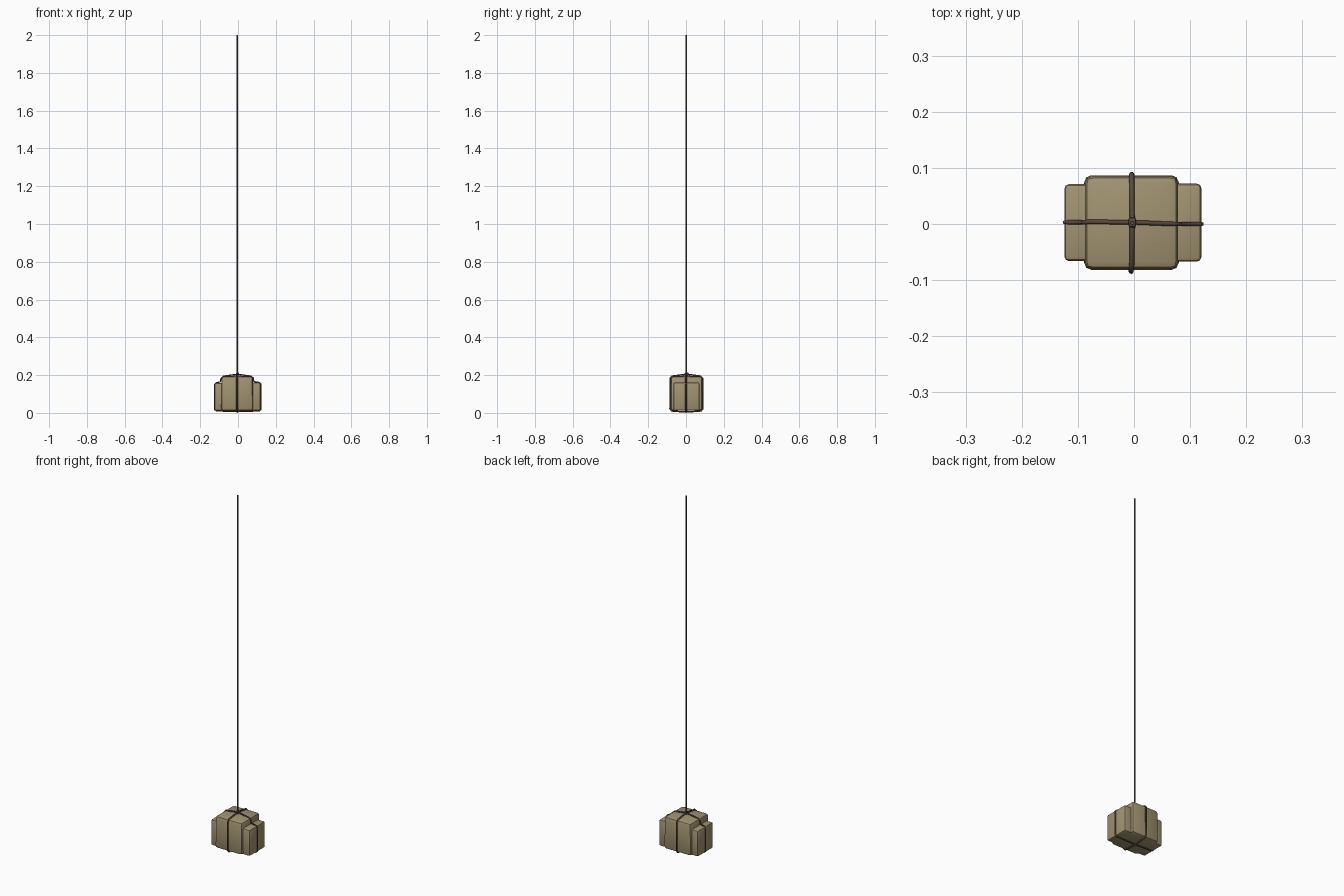
import bpy, bmesh
from mathutils import Vector

if "Cube" in bpy.data.objects:
    bpy.data.objects.remove(bpy.data.objects["Cube"])


def material(name, rgb):
    m = bpy.data.materials.new(name)
    m.diffuse_color = (*rgb, 1)
    m.use_nodes = True
    m.node_tree.nodes["Principled BSDF"].inputs["Base Color"].default_value = m.diffuse_color
    return m


paper = material("tan wrapping", (0.36, 0.295, 0.165))
twine = material("dark brown rope", (0.105, 0.066, 0.044))


def box(name, lo, hi, bevel, mat, taper=0.0, crown=0.0, segments=2):
    """Soft-edged block; taper pulls the top in, crown lifts the middle of the top."""
    lo, hi = Vector(lo), Vector(hi)
    c, s = (lo + hi) / 2, hi - lo
    bm = bmesh.new()
    bmesh.ops.create_cube(bm, size=1)
    for v in bm.verts:
        k = 1 - taper if v.co.z > 0 else 1
        v.co = Vector((v.co.x * s.x * k, v.co.y * s.y * k, v.co.z * s.z)) + c
    bmesh.ops.bevel(bm, geom=bm.edges[:], offset=bevel, segments=segments,
                    profile=0.5, affect='EDGES')
    if crown:
        top = max(bm.faces, key=lambda f: f.calc_center_median().z)
        mid = bmesh.ops.poke(bm, faces=[top])["verts"][0]
        mid.co.z += crown
    me = bpy.data.meshes.new(name)
    bm.to_mesh(me)
    bm.free()
    me.materials.append(mat)
    ob = bpy.data.objects.new(name, me)
    bpy.context.collection.objects.link(ob)
    bpy.context.view_layer.objects.active = ob
    ob.select_set(True)
    bpy.ops.object.shade_smooth_by_angle(angle=0.6)
    ob.select_set(False)
    return ob


def rope(name, pts, radius, cyclic=False):
    cu = bpy.data.curves.new(name, 'CURVE')
    cu.dimensions = '3D'
    cu.bevel_depth = radius
    cu.bevel_resolution = 1
    cu.use_fill_caps = True
    sp = cu.splines.new('POLY')
    sp.points.add(len(pts) - 1)
    for p, co in zip(sp.points, pts):
        p.co = (*co, 1)
    sp.use_cyclic_u = cyclic
    cu.materials.append(twine)
    ob = bpy.data.objects.new(name, cu)
    bpy.context.collection.objects.link(ob)
    return ob


# Wrapped parcel: tall middle block and two lower side blocks
box("middle_parcel", (-0.089, -0.082, 0.012), (0.080, 0.087, 0.193), 0.013, paper, 0.02, 0.005)
box("left_parcel", (-0.124, -0.066, 0.012), (-0.06, 0.071, 0.158), 0.008, paper)
box("right_parcel", (0.05, -0.067, 0.012), (0.120, 0.072, 0.160), 0.008, paper)

# Rope wrapped lengthwise, stepping over the side blocks
rope("lengthwise_rope", [
    (-0.003, 0.003, 0.205), (0.070, 0.000, 0.194), (0.081, 0.000, 0.184),
    (0.084, 0.000, 0.166), (0.113, 0.000, 0.161), (0.121, 0.000, 0.152),
    (0.121, 0.000, 0.018), (0.112, 0.000, 0.010), (0.0, 0.001, 0.008),
    (-0.114, 0.003, 0.010), (-0.123, 0.003, 0.018), (-0.123, 0.003, 0.150),
    (-0.116, 0.003, 0.159), (-0.093, 0.003, 0.165), (-0.090, 0.003, 0.182),
    (-0.078, 0.004, 0.194)], 0.004, True)

# Rope wrapped crosswise
rope("crosswise_rope", [
    (-0.003, 0.003, 0.205), (-0.004, -0.072, 0.195), (-0.005, -0.083, 0.184),
    (-0.005, -0.085, 0.022), (-0.005, -0.075, 0.010), (-0.004, 0.0, 0.0045),
    (-0.004, 0.080, 0.010), (-0.004, 0.089, 0.022), (-0.004, 0.088, 0.184),
    (-0.004, 0.076, 0.195)], 0.0045, True)

# Knot and long hanging rope
box("knot", (-0.010, -0.006, 0.197), (0.004, 0.012, 0.214), 0.004, twine)
rope("hanging_rope", [(-0.003, 0.002, 0.205), (-0.003, 0.002, 2.0)], 0.004)
